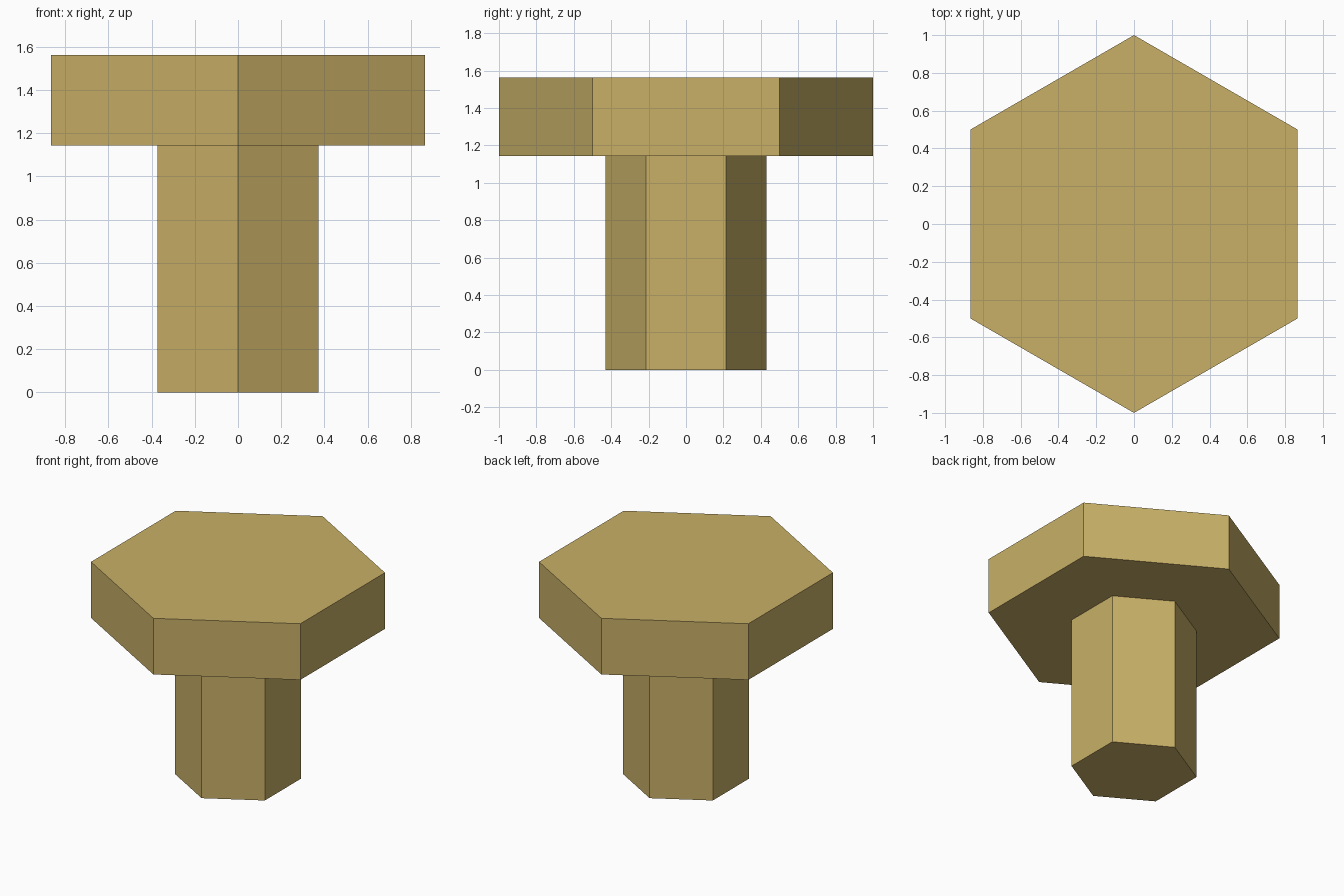
import bpy

cube = bpy.data.objects.get("Cube")
if cube:
    bpy.data.objects.remove(cube, do_unlink=True)

# Single brass colour
brass = bpy.data.materials.new("brass")
brass.use_nodes = True
colour = (0.578, 0.434, 0.136, 1.0)
brass.diffuse_color = colour
brass.node_tree.nodes["Principled BSDF"].inputs["Base Color"].default_value = colour


def hex_prism(name, radius, bottom, top):
    """Upright six-sided prism with corners pointing to front and back."""
    bpy.ops.mesh.primitive_cylinder_add(
        vertices=6, radius=radius, depth=top - bottom,
        location=(0, 0, (bottom + top) / 2))
    part = bpy.context.object
    part.name = name
    part.data.materials.append(brass)
    return part


SHAFT_TOP = 1.143

# Narrow shaft standing on the ground, wide head on top of it
hex_prism("shaft", 0.43, 0.0, SHAFT_TOP)
hex_prism("head", 1.0, SHAFT_TOP, 1.563)
